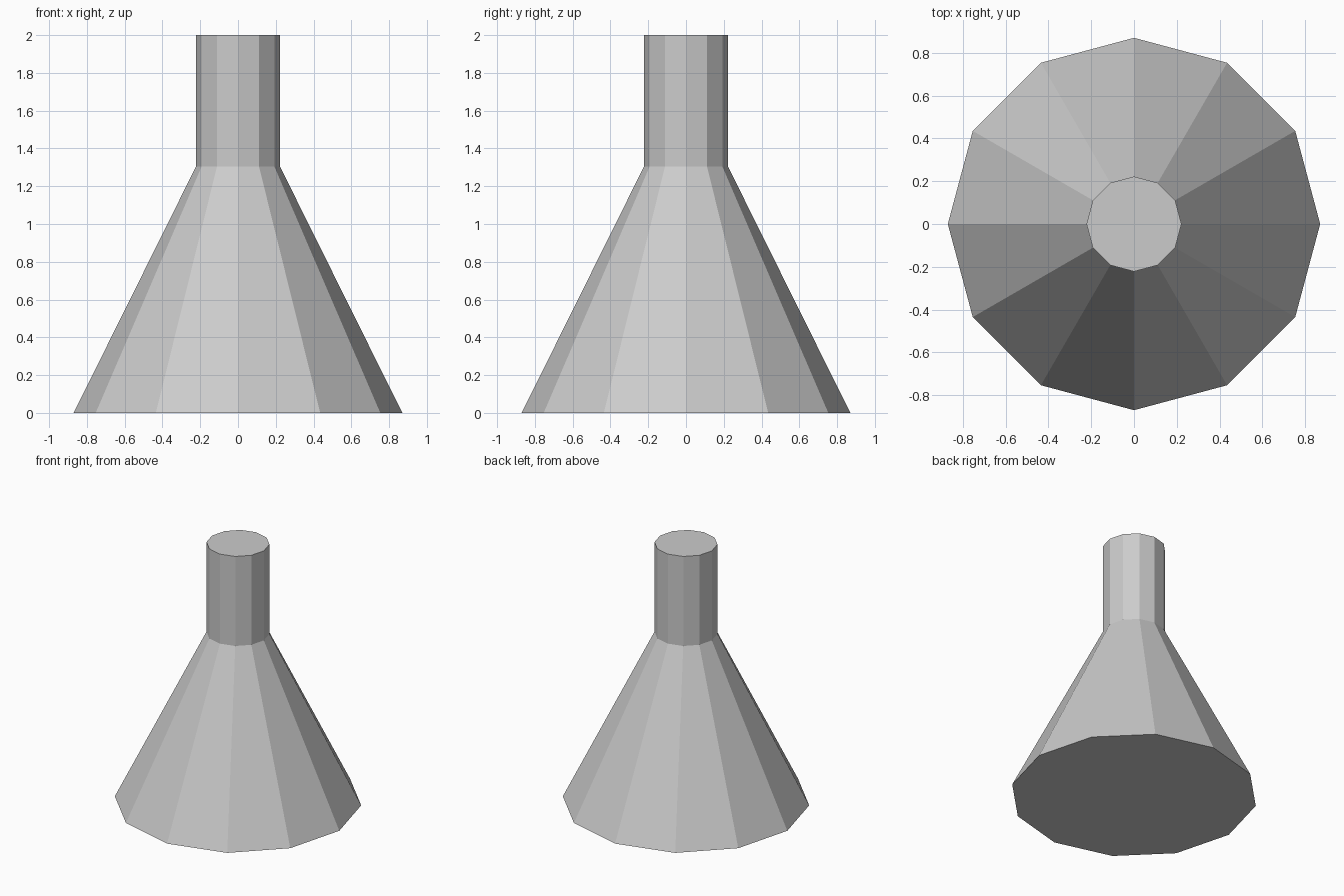
import bpy

if "Cube" in bpy.data.objects:
    bpy.data.objects.remove(bpy.data.objects["Cube"])

SIDES = 12
BASE_R, NECK_R = 0.87, 0.222
SHOULDER_Z, TOP_Z = 1.305, 2.0

# Tapered body
bpy.ops.mesh.primitive_cone_add(vertices=SIDES, radius1=BASE_R, radius2=NECK_R,
                                depth=SHOULDER_Z, end_fill_type='NGON',
                                location=(0, 0, SHOULDER_Z / 2))
body = bpy.context.object
body.name = "tapered_body"

# Straight neck
bpy.ops.mesh.primitive_cylinder_add(vertices=SIDES, radius=NECK_R,
                                    depth=TOP_Z - SHOULDER_Z,
                                    location=(0, 0, (TOP_Z + SHOULDER_Z) / 2))
neck = bpy.context.object
neck.name = "neck"
